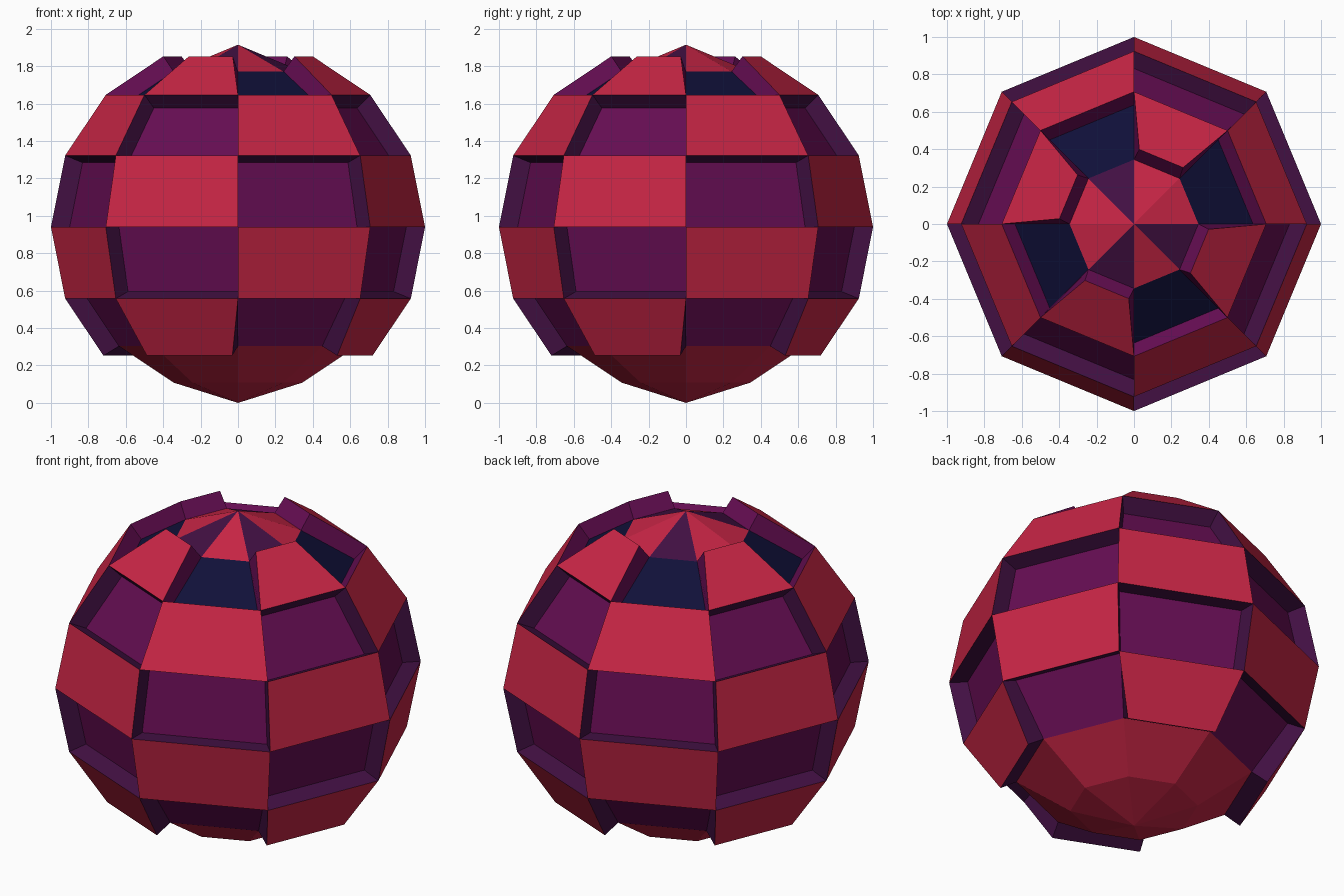
import bpy, bmesh, math

if "Cube" in bpy.data.objects:
    bpy.data.objects.remove(bpy.data.objects["Cube"])

SIDES, MID = 8, 0.94
STEP = math.radians(22.5)


def material(name, rgb):
    m = bpy.data.materials.new(name)
    m.diffuse_color = (*rgb, 1)
    m.use_nodes = True
    m.node_tree.nodes["Principled BSDF"].inputs["Base Color"].default_value = m.diffuse_color
    return m


MATS = [material("crimson", (0.578, 0.0185, 0.06)),
        material("plum", (0.13, 0.004, 0.085)),
        material("dark_violet", (0.054, 0.005, 0.055)),
        material("navy", (0.005, 0.005, 0.04))]
RED, PLUM, VIOLET, NAVY = range(4)


def raised(band, k):
    """Checkerboard of raised tiles; the cap and the base stay low."""
    return -2 <= band <= 2 and (k + band) % 2 == 1


def polar(r, angle, z):
    return (r * math.cos(angle), r * math.sin(angle), z)


def inner(ring, k):
    if ring == 4:
        return (0, 0, 1.915)
    if ring == -4:
        return (0, 0, 0)
    a = ring * STEP
    return polar(0.9 * math.cos(a), k * math.tau / SIDES, MID + 0.9 * math.sin(a))


def outer(ring, k, side):
    """Tile corner; the free rims at top and bottom lean toward the tile middle."""
    a, turn = ring * STEP, k * math.tau / SIDES
    if ring == 3:
        return polar(0.40, turn + side * math.radians(4), 1.853)
    if ring == -2:
        return polar(0.72, turn + side * math.radians(2.4), 0.253)
    return polar(math.cos(a), turn, MID + math.sin(a))


def floor_colour(band, k):
    if band == 3:                       # top cap
        return VIOLET if k in (2, 5, 7) else RED
    if band == 2:
        return NAVY
    return PLUM if band >= -2 else RED


def build(name, faces):
    bm = bmesh.new()
    for points, mat in faces:
        f = bm.faces.new([bm.verts.new(p) for p in points])
        f.material_index = mat
    bmesh.ops.remove_doubles(bm, verts=bm.verts, dist=1e-4)
    me = bpy.data.meshes.new(name)
    bm.to_mesh(me)
    bm.free()
    for m in MATS:
        me.materials.append(m)
    bpy.context.collection.objects.link(bpy.data.objects.new(name, me))


core, tiles = [], []
for band in range(-4, 4):
    for k in range(SIDES):
        corners = [(band, k), (band, k + 1), (band + 1, k + 1), (band + 1, k)]
        low = [inner(*c) for c in corners]
        if not raised(band, k):
            if band == 3:
                low = low[:3]
            elif band == -4:
                low = low[1:]
            core.append((low, floor_colour(band, k)))
            continue
        # raised tile with its four side walls
        high = [outer(r, j, 1 if j == k else -1) for r, j in corners]
        tiles.append((high, RED))
        for i, next_band in enumerate((band - 1, band, band + 1, band)):
            n = (i + 1) % 4
            mat = PLUM if next_band >= 2 else VIOLET
            tiles.append(([low[i], low[n], high[n], high[i]], mat))

build("core_ball", core)
build("raised_tiles", tiles)
